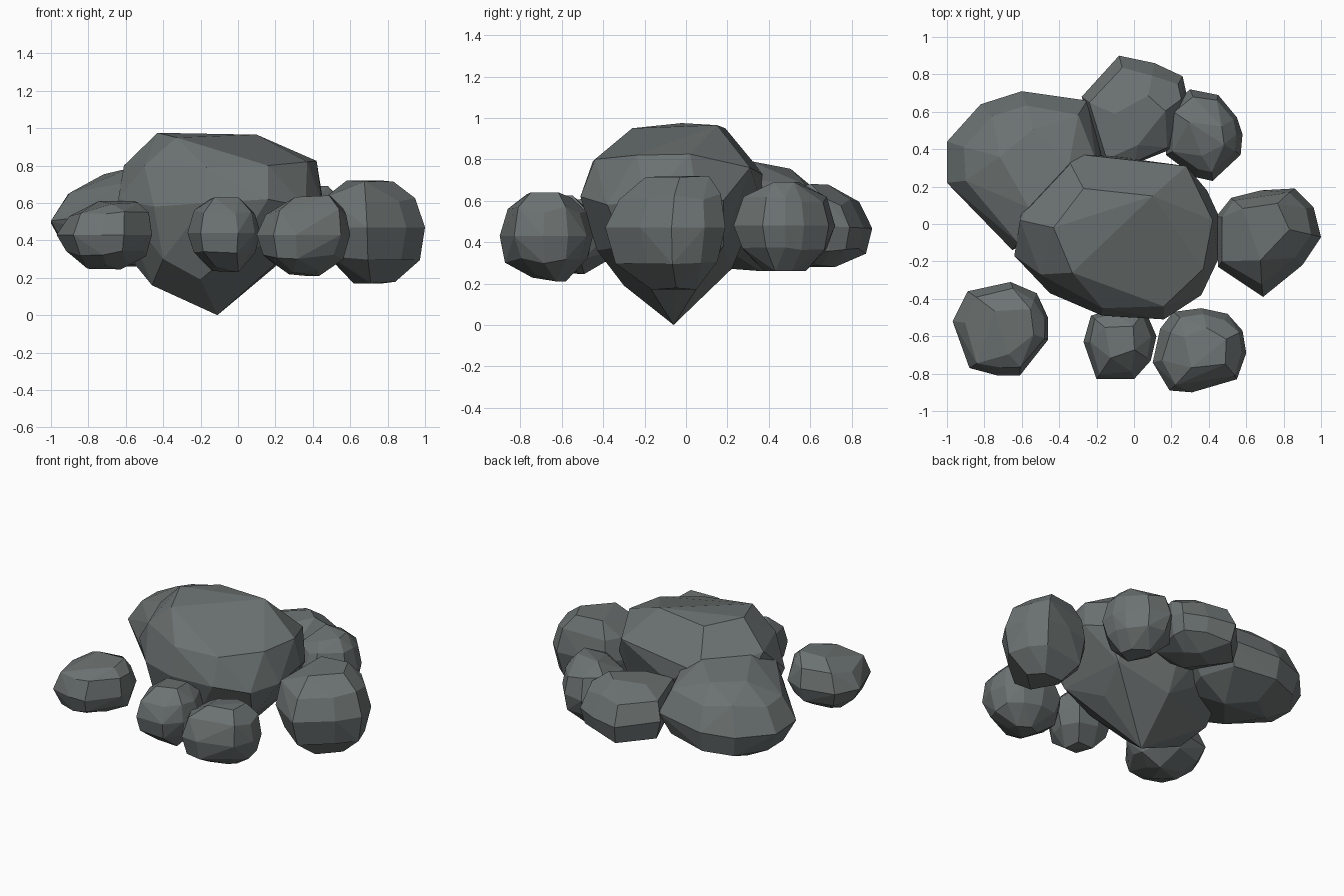
import bpy
import bmesh
import math
import random
from mathutils import Vector

cube = bpy.data.objects.get("Cube")
if cube:
    bpy.data.objects.remove(cube, do_unlink=True)

random.seed(4)

# One slate grey stone material
stone = bpy.data.materials.new("slate_grey_stone")
stone.use_nodes = True
stone_colour = (.15, .17, .168, 1)
stone.diffuse_color = stone_colour
bsdf = stone.node_tree.nodes["Principled BSDF"]
bsdf.inputs["Base Color"].default_value = stone_colour
bsdf.inputs["Roughness"].default_value = .9


def hull_object(name, points):
    """Wrap a cloud of points in a flat-faceted convex stone."""
    bm = bmesh.new()
    for point in points:
        bm.verts.new(point)
    result = bmesh.ops.convex_hull(bm, input=bm.verts[:])
    unused = [v for v in bm.verts if not v.link_faces]
    bmesh.ops.delete(bm, geom=unused, context='VERTS')
    # Merge nearly coplanar triangles into broad chiselled facets
    bmesh.ops.dissolve_limit(bm, angle_limit=math.radians(7),
                             verts=bm.verts[:], edges=bm.edges[:])
    bmesh.ops.recalc_face_normals(bm, faces=bm.faces[:])
    mesh = bpy.data.meshes.new(name)
    bm.to_mesh(mesh)
    bm.free()
    mesh.materials.append(stone)
    mesh.shade_flat()
    obj = bpy.data.objects.new(name, mesh)
    bpy.context.scene.collection.objects.link(obj)
    return obj


def boulder(name, outline, bottom, waist, top, peak=(0, 0), slope=(0, 0)):
    """Stack shrinking copies of a plan outline from bottom to top.

    peak shifts the upper rings sideways, slope tilts the widest ring.
    """
    centre = sum((Vector(p) for p in outline), Vector((0, 0))) / len(outline)
    tilt = Vector(slope)
    points = []

    def ring(height, scale, shift, step, wobble):
        for x, y in outline[::step]:
            offset = (Vector((x, y)) - centre) * scale
            offset *= 1 + random.uniform(-wobble, wobble)
            spot = centre + offset + Vector(peak) * shift
            z = height + tilt.dot(offset) + random.uniform(-wobble, wobble) * .3
            points.append((spot.x, spot.y, min(max(z, bottom), top)))

    rise, drop = top - waist, waist - bottom
    ring(waist, 1, 0, 1, 0)
    ring(waist + rise * .6, .84, .4, 1, .06)
    ring(top, .5, 1, 2, .12)
    ring(waist - drop * .55, .85, 0, 1, .06)
    ring(bottom, .4, 0, 2, .12)
    return hull_object(name, points)


# Large central boulder: slanting crown, broad shoulders, pointed underside
crown = [(-.43, -.02, .975), (-.27, .19, .95), (.1, .15, .965),
         (.42, .02, .825), (.37, -.24, .82), (-.33, -.26, .95)]
shoulders = [(-.61, .02, .8), (-.37, .38, .72), (.28, .31, .76),
             (.16, -.44, .8), (-.17, -.45, .79), (-.5, -.27, .8)]
waist = [(.45, .05, .64), (.45, -.19, .6), (.36, -.38, .58),
         (.16, -.51, .62), (-.17, -.49, .6), (-.45, -.37, .58),
         (-.64, -.17, .62), (-.56, .24, .55), (.39, .18, .6),
         (-.1, .36, .6)]
underside = [(.2, -.05, .26), (.32, -.3, .38), (0, -.43, .36),
             (-.46, -.1, .16), (-.4, -.32, .3), (-.55, .05, .27),
             (-.1, .22, .27), (.28, .18, .38), (-.2, -.3, .19),
             (-.11, -.06, 0)]
hull_object("central_boulder", crown + shoulders + waist + underside)

# Side boulder
boulder("left_boulder",
        [(.52, .14), (.68, .18), (.86, .19), (.96, .09), (1, -.07),
         (.9, -.22), (.69, -.39), (.45, -.23), (.44, .04)],
        .17, .47, .72, peak=(-.03, .02))

# Broad boulder at the back, sloping down and outward
boulder("back_right_boulder",
        [(-1, .44), (-.82, .64), (-.6, .71), (-.25, .66), (-.17, .35),
         (-.3, .05), (-.65, -.14), (-1, .22)],
        .26, .52, .79, peak=(.06, -.04), slope=(.06, -.06))

# Remaining back stones
boulder("back_centre_boulder",
        [(-.28, .68), (-.08, .9), (.11, .86), (.26, .79), (.28, .7),
         (.2, .4), (0, .32), (-.17, .34)],
        .28, .48, .68, peak=(0, -.06), slope=(0, -.05))
boulder("back_left_stone",
        [(.3, .72), (.45, .69), (.55, .57), (.58, .48), (.57, .37),
         (.42, .23), (.33, .25), (.17, .37), (.18, .62)],
        .26, .48, .69)

# Three small stones along the front
boulder("front_right_stone",
        [(-.89, -.36), (-.66, -.31), (-.52, -.37), (-.46, -.5),
         (-.46, -.62), (-.61, -.81), (-.73, -.81), (-.88, -.77),
         (-.97, -.52)],
        .245, .43, .61, peak=(.04, 0))
boulder("front_centre_stone",
        [(-.23, -.49), (-.1, -.45), (.06, -.46), (.12, -.6), (.09, -.73),
         (0, -.83), (-.2, -.83), (-.27, -.63)],
        .23, .44, .63)
boulder("front_left_stone",
        [(.14, -.56), (.21, -.47), (.36, -.45), (.5, -.48), (.58, -.57),
         (.6, -.69), (.55, -.83), (.31, -.9), (.19, -.89), (.1, -.74)],
        .21, .43, .64, peak=(.03, 0))
